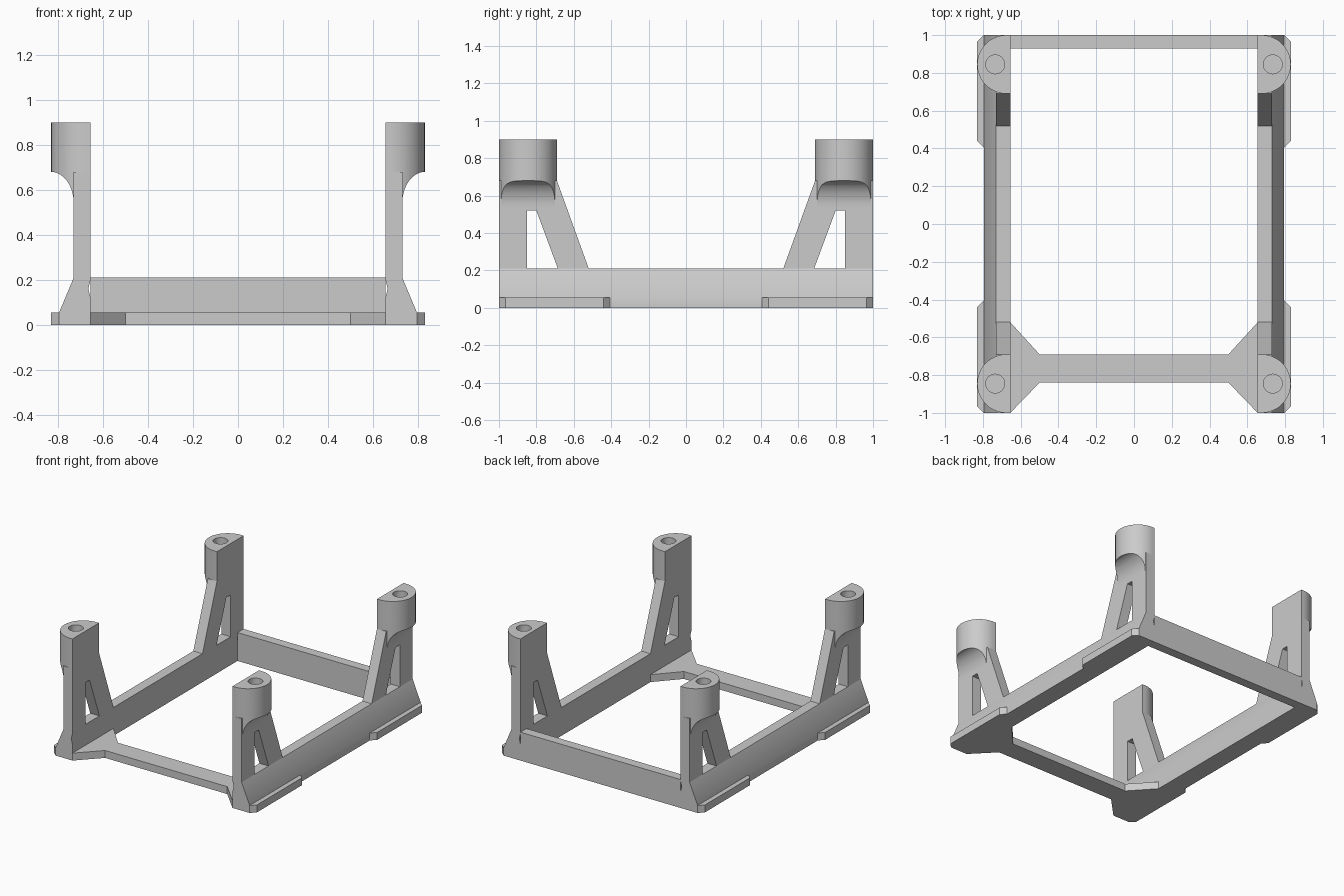
import bpy, bmesh, math
from mathutils import Vector

cube = bpy.data.objects.get("Cube")
if cube:
    bpy.data.objects.remove(cube, do_unlink=True)

grey = bpy.data.materials.new("plain grey")
grey.use_nodes = True
colour = (0.6, 0.6, 0.6, 1)
grey.diffuse_color = colour
grey.node_tree.nodes["Principled BSDF"].inputs["Base Color"].default_value = colour


def prism(name, outline, axis, start, end):
    """Extrude a flat outline along one axis."""
    def place(p, d):
        coords = list(p)
        coords.insert("xyz".index(axis), d)
        return Vector(coords)
    bm = bmesh.new()
    face = bm.faces.new([bm.verts.new(place(p, start)) for p in outline])
    ext = bmesh.ops.extrude_face_region(bm, geom=[face])
    moved = [g for g in ext["geom"] if isinstance(g, bmesh.types.BMVert)]
    shift = place((0, 0), end - start)
    bmesh.ops.translate(bm, vec=shift, verts=moved)
    bmesh.ops.recalc_face_normals(bm, faces=bm.faces)
    mesh = bpy.data.meshes.new(name)
    bm.to_mesh(mesh)
    bm.free()
    mesh.materials.append(grey)
    ob = bpy.data.objects.new(name, mesh)
    bpy.context.collection.objects.link(ob)
    return ob


def arc(cx, cy, rx, ry, a0, a1, n):
    """Points along an elliptical arc, angles in degrees."""
    angles = [math.radians(a0 + (a1 - a0) * i / n) for i in range(n + 1)]
    return [(cx + rx * math.cos(a), cy + ry * math.sin(a)) for a in angles]


def boolean(ob, cutter, operation):
    cutter.hide_render = True
    mod = ob.modifiers.new(operation, 'BOOLEAN')
    mod.object = cutter
    mod.operation = operation
    mod.solver = 'EXACT'


def finish(ob, mirror_x=False, mirror_y=False):
    """Mirror across the centre, bake the modifiers and shade."""
    if mirror_x or mirror_y:
        mod = ob.modifiers.new("mirror", 'MIRROR')
        mod.use_axis = (mirror_x, mirror_y, False)
        mod.use_mirror_merge = False
    bpy.ops.object.select_all(action='DESELECT')
    ob.select_set(True)
    bpy.context.view_layer.objects.active = ob
    bpy.ops.object.convert(target='MESH')
    bpy.ops.object.shade_smooth_by_angle(angle=math.radians(30))


IN, POST, BASE, OUT = 0.655, 0.73, 0.795, 0.83
RAIL, LIP, HEAD, TOP = 0.21, 0.055, 0.68, 0.9

# Side rails with sloping outer face and a shallow inner groove
rail = prism("side_rails", [(IN, 0), (BASE, 0), (BASE, LIP), (POST, RAIL), (IN, RAIL),
                            (IN, 0.2), (IN + 0.01, 0.16), (IN, 0.12)], "y", -1, 1)
finish(rail, mirror_x=True)

# Chamfered foot tabs along the outside
tab = prism("foot_tabs", [(BASE, -1), (OUT, -0.965), (OUT, -0.44), (BASE, -0.405)], "z", 0, LIP)
finish(tab, True, True)

# Tall rear wall
finish(prism("rear_wall", [(0.93, 0), (1, 0), (1, RAIL), (0.93, RAIL)], "x", -IN, IN))

# Low front bar flaring into corner gussets
half = [(IN, -1), (IN, -0.52), (0.5, -0.69), (0.5, -0.84)]
bar = [half[0], half[1], half[2]] + [(-x, y) for x, y in half[2:0:-1]]
bar += [(-x, y) for x, y in (half[0], half[3])] + [half[3]]
finish(prism("front_bar", bar, "z", 0, LIP))

# Corner posts: upright leg and slanted brace around an open window
post = prism("corner_posts", [(-1, RAIL), (-0.85, RAIL), (-0.85, 0.52), (-0.8, 0.52),
                              (-0.685, RAIL), (-0.52, RAIL), (-0.69, HEAD), (-1, HEAD)],
             "x", IN, POST)
finish(post, True, True)

# Rounded post heads with a concave underside and a screw hole
cy, r = -0.845, 0.155
under = arc(OUT, 0.54, OUT - POST, HEAD - 0.54, 90, 180, 16)
side = [(IN, HEAD), (IN, TOP), (0.9, TOP), (0.9, HEAD)] + under + [(POST, HEAD)]
head = prism("post_heads", side, "y", -1.1, -0.6)
plan = [(IN - 0.02, cy - r)] + arc(OUT - r, cy, r, r, -90, 90, 40) + [(IN - 0.02, cy + r)]
round_plan = prism("head_plan_helper", plan, "z", 0.3, 1.1)
hole = prism("screw_hole_helper", arc(0.735, cy, 0.05, 0.05, 0, 348.75, 31), "z", 0.72, 1.1)
boolean(head, round_plan, 'INTERSECT')
boolean(head, hole, 'DIFFERENCE')
finish(head, True, True)
for helper in (round_plan, hole):
    bpy.data.objects.remove(helper, do_unlink=True)
